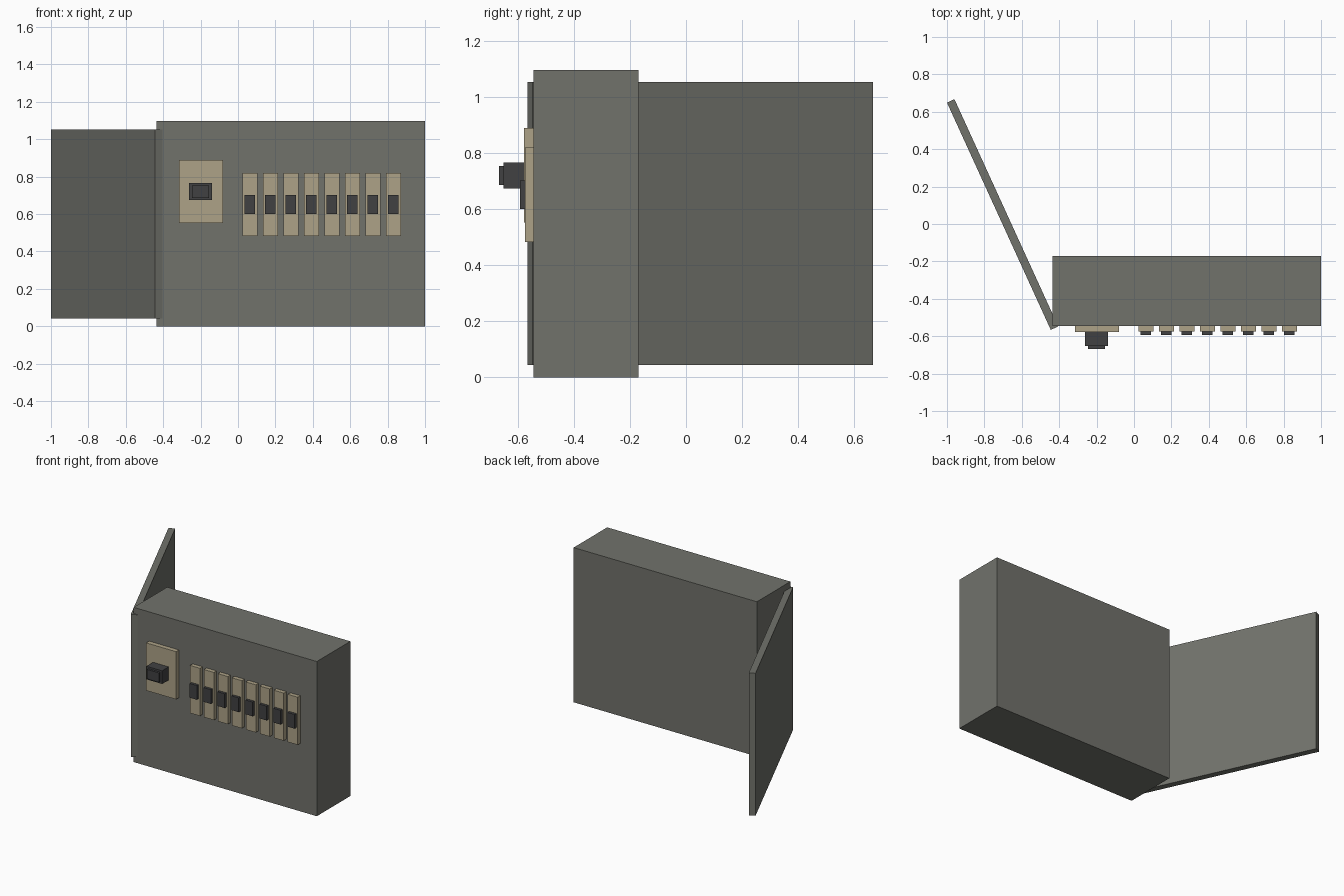
import bpy
import bmesh
from mathutils import Vector

if "Cube" in bpy.data.objects:
    bpy.data.objects.remove(bpy.data.objects["Cube"])


def material(name, rgb):
    m = bpy.data.materials.new(name)
    m.diffuse_color = (*rgb, 1.0)
    m.use_nodes = True
    m.node_tree.nodes["Principled BSDF"].inputs["Base Color"].default_value = m.diffuse_color
    return m


GREY = material("cabinet_grey", (0.165, 0.168, 0.148))
BEIGE = material("beige_plate", (0.42, 0.365, 0.245))
DARK = material("dark_switch", (0.053, 0.053, 0.055))


def prism(name, outline, z0, z1, mat):
    """Extrude a flat xy outline from z0 up to z1."""
    bm = bmesh.new()
    face = bm.faces.new([bm.verts.new((x, y, z0)) for x, y in outline])
    top = bmesh.ops.extrude_face_region(bm, geom=[face])["geom"]
    verts = [g for g in top if isinstance(g, bmesh.types.BMVert)]
    bmesh.ops.translate(bm, verts=verts, vec=(0, 0, z1 - z0))
    bmesh.ops.recalc_face_normals(bm, faces=bm.faces)
    mesh = bpy.data.meshes.new(name)
    bm.to_mesh(mesh)
    bm.free()
    mesh.materials.append(mat)
    obj = bpy.data.objects.new(name, mesh)
    bpy.context.collection.objects.link(obj)
    return obj


def box(name, x, y, z, mat):
    outline = [(x[0], y[0]), (x[1], y[0]), (x[1], y[1]), (x[0], y[1])]
    return prism(name, outline, z[0], z[1], mat)


FRONT = -0.545

# Cabinet body
box("cabinet", (-0.437, 1.0), (FRONT, -0.17), (0, 1.097), GREY)

# Door swung open on the left front corner
hinge, tip = Vector((-0.445, -0.566)), Vector((-1.0, 0.649))
along = (tip - hinge).normalized()
thick = Vector((along.y, -along.x)) * 0.044
prism("door", [hinge, hinge + thick, tip + thick, tip], 0.043, 1.053, GREY)

# Main switch: plate, body and stepped tip
box("main_plate", (-0.316, -0.081), (-0.578, FRONT), (0.552, 0.89), BEIGE)
box("main_switch", (-0.262, -0.139), (-0.652, -0.578), (0.674, 0.767), DARK)
box("main_switch_tip", (-0.246, -0.154), (-0.667, -0.652), (0.687, 0.754), DARK)

# Row of breakers, each with a small toggle
for i in range(8):
    cx = 0.064 + i * 0.1096
    box(f"breaker_{i + 1}", (cx - 0.039, cx + 0.039), (-0.574, FRONT), (0.482, 0.82), BEIGE)
    box(f"toggle_{i + 1}", (cx - 0.028, cx + 0.028), (-0.593, -0.574), (0.601, 0.702), DARK)
